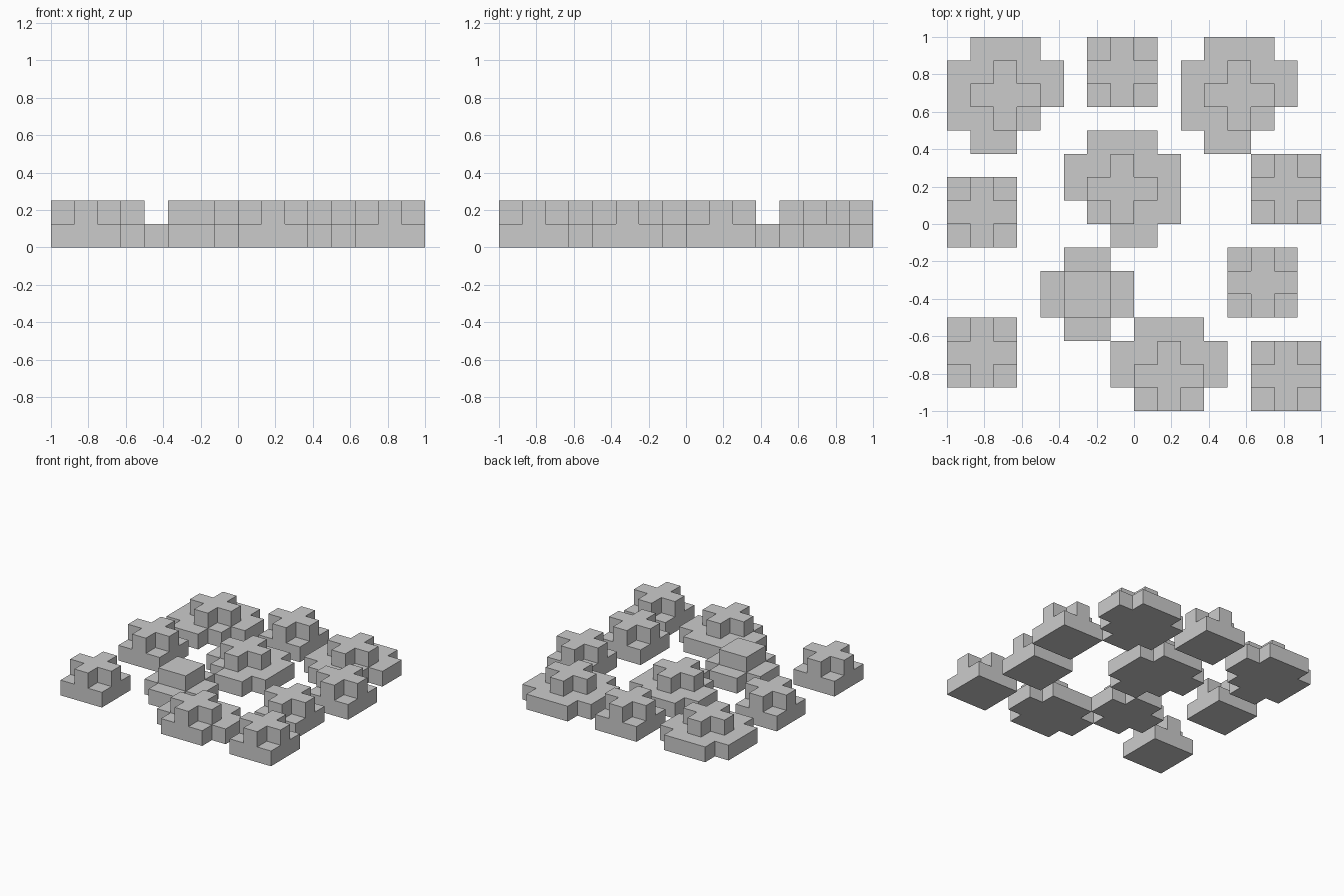
import bpy, bmesh
from mathutils import Vector

if "Cube" in bpy.data.objects:
    bpy.data.objects.remove(bpy.data.objects["Cube"])

U = 0.125  # one block unit


def terrain(name, rows, left, top):
    """Stepped block from a height plan; rows run back to front, '.' is empty."""
    h = {(c, -r): int(ch) for r, row in enumerate(rows)
         for c, ch in enumerate(row) if ch != '.'}
    bm = bmesh.new()

    def quad(pts):
        bm.faces.new([bm.verts.new((left + x * U, top + y * U, z * U)) for x, y, z in pts])

    for (x, y), height in h.items():
        ring = [(x, y - 1), (x + 1, y - 1), (x + 1, y), (x, y)]
        quad([(*p, height) for p in ring])
        quad([(*p, 0) for p in reversed(ring)])
        # exposed walls: front, right, back, left
        for i, (dx, dy) in enumerate([(0, -1), (1, 0), (0, 1), (-1, 0)]):
            a, b = ring[i], ring[(i + 1) % 4]
            for z in range(h.get((x + dx, y + dy), 0), height):
                quad([(*a, z), (*b, z), (*b, z + 1), (*a, z + 1)])
    bmesh.ops.remove_doubles(bm, verts=bm.verts[:], dist=1e-4)
    bmesh.ops.dissolve_limit(bm, angle_limit=0.01, verts=bm.verts[:], edges=bm.edges[:])
    bmesh.ops.recalc_face_normals(bm, faces=bm.faces[:])
    mesh = bpy.data.meshes.new(name)
    bm.to_mesh(mesh)
    bm.free()
    bpy.context.collection.objects.link(bpy.data.objects.new(name, mesh))


SMALL = ["121", "222", "121"]
LARGE = [".111.", "11211", "12221", "1121.", ".11.."]
MEDIUM = [".111.", "11211", "12221", ".121."]
PLUS = [".11.", "1221", "1221", ".11."]

# Small square mounds with a cross on top
for i, (x, y) in enumerate([(-1, 0.25), (-0.25, 1), (0.625, 0.375),
                            (0.5, -0.125), (-1, -0.5), (0.625, -0.625)]):
    terrain(f"small_mound_{i + 1}", SMALL, x, y)

# Large mounds with ragged skirts; the middle one is mirrored
terrain("large_mound_left", LARGE, -1, 1)
terrain("large_mound_right", LARGE, 0.25, 1)
terrain("large_mound_middle", [r[::-1] for r in LARGE], -0.375, 0.5)

# Front mound and plus-shaped mound
terrain("front_mound", MEDIUM, -0.125, -0.5)
terrain("plus_mound", PLUS, -0.5, -0.125)
